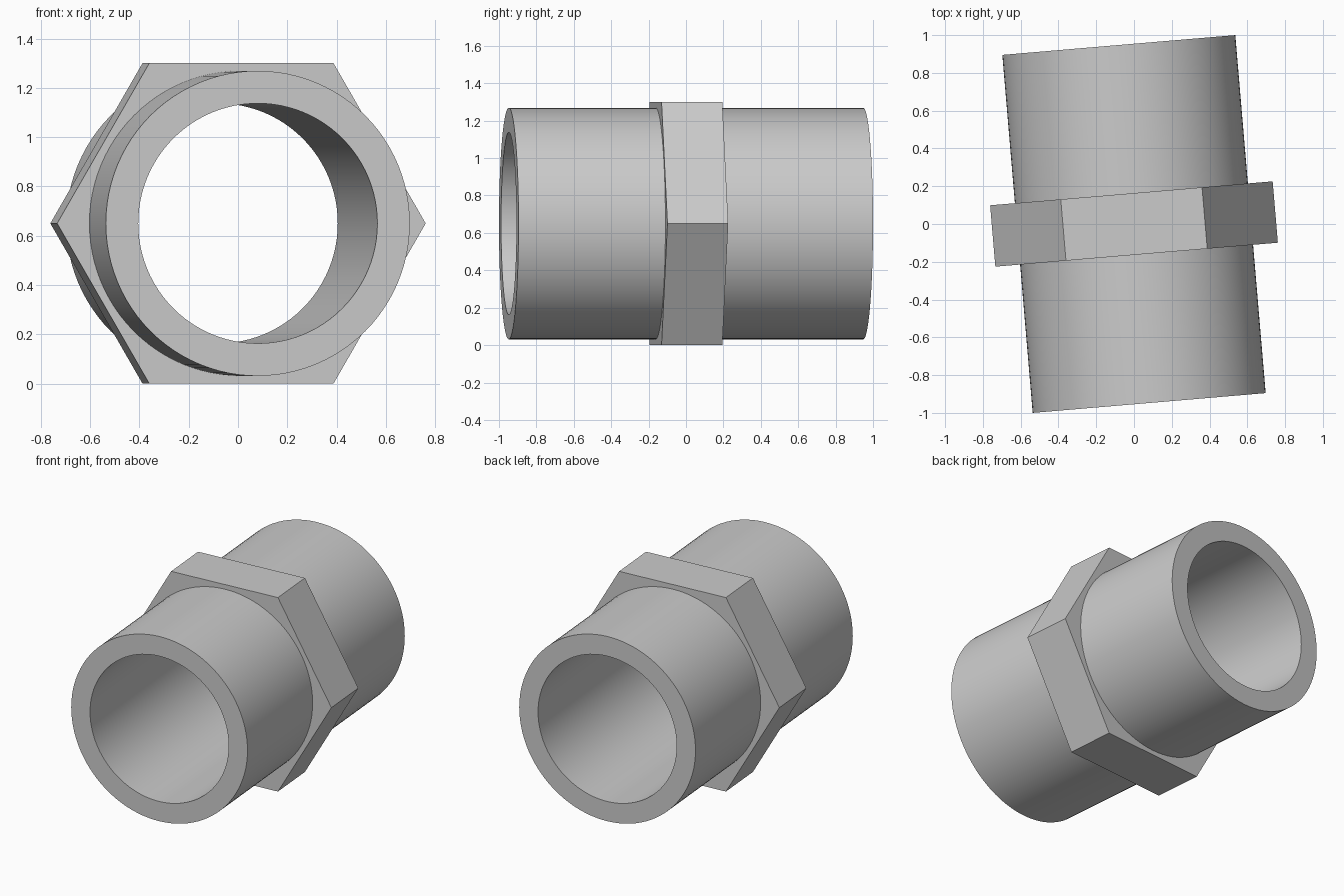
import bpy, bmesh
from math import cos, sin, pi, radians

if "Cube" in bpy.data.objects:
    bpy.data.objects.remove(bpy.data.objects["Cube"], do_unlink=True)

SEGMENTS = 96
TURN = radians(4.85)       # slight yaw of the whole fitting
AXIS_HEIGHT = 0.65
APOTHEM = 0.65
BODY_RADIUS = 0.619

metal = bpy.data.materials.new("grey metal")
metal.use_nodes = True
grey = (0.6, 0.6, 0.6, 1)
metal.diffuse_color = grey
metal.node_tree.nodes["Principled BSDF"].inputs["Base Color"].default_value = grey


def round_outline(radius):
    return lambda angle: radius


def hex_outline(apothem):
    # corners point sideways, flats face up and down
    return lambda angle: apothem / cos(angle % (pi / 3) - pi / 6)


def sleeve(name, outer, inner, length):
    """Hollow prism along y, with an outer and an inner outline."""
    bm = bmesh.new()
    h = length / 2
    loops = []
    for outline, y in ((outer, -h), (outer, h), (inner, h), (inner, -h)):
        loop = []
        for i in range(SEGMENTS):
            a = 2 * pi * i / SEGMENTS
            r = outline(a)
            loop.append(bm.verts.new((r * cos(a), y, r * sin(a))))
        loops.append(loop)
    for k in range(4):
        a, b = loops[k], loops[(k + 1) % 4]
        for i in range(SEGMENTS):
            j = (i + 1) % SEGMENTS
            bm.faces.new((a[i], a[j], b[j], b[i]))
    bmesh.ops.recalc_face_normals(bm, faces=bm.faces)
    mesh = bpy.data.meshes.new(name)
    bm.to_mesh(mesh)
    bm.free()
    mesh.materials.append(metal)
    obj = bpy.data.objects.new(name, mesh)
    bpy.context.collection.objects.link(obj)
    obj.location.z = AXIS_HEIGHT
    obj.rotation_euler.z = TURN
    bpy.ops.object.select_all(action='DESELECT')
    obj.select_set(True)
    bpy.context.view_layer.objects.active = obj
    bpy.ops.object.shade_smooth_by_angle(angle=radians(30))
    return obj


# Pipe body with a straight bore
sleeve("pipe_body", round_outline(BODY_RADIUS), round_outline(0.487), 1.902)
# Hexagonal wrench collar around the middle
sleeve("hex_collar", hex_outline(APOTHEM), round_outline(BODY_RADIUS - 0.02), 0.326)
